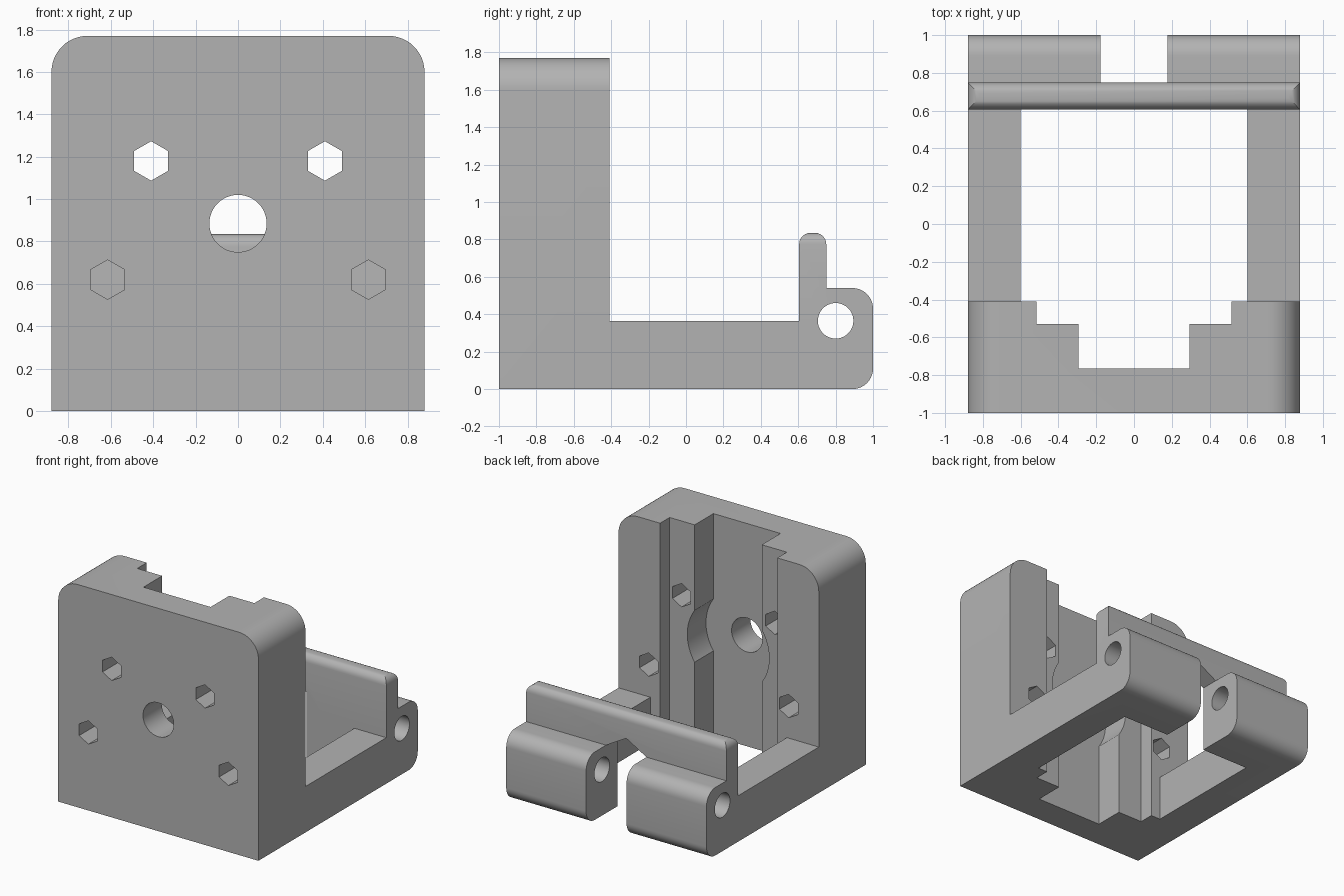
import bpy, bmesh
from math import sin, cos, pi, radians
from mathutils import Vector

cube = bpy.data.objects.get("Cube")
if cube:
    bpy.data.objects.remove(cube, do_unlink=True)

grey = bpy.data.materials.new("plain grey")
grey.use_nodes = True
colour = (0.45, 0.45, 0.45, 1)
grey.diffuse_color = colour
grey.node_tree.nodes["Principled BSDF"].inputs["Base Color"].default_value = colour

HALF = 0.88          # half width of the whole bracket
BORE_Z = 0.885       # height of the shaft axis


def arc(cx, cy, r, start, end, n=10):
    """Points on an arc, angles in degrees."""
    angles = [radians(start + (end - start) * i / n) for i in range(n + 1)]
    return [(cx + r * cos(a), cy + r * sin(a)) for a in angles]


def ring(cx, cy, r, n, turn=0):
    return arc(cx, cy, r, turn, turn + 360, n)[:-1]


def prism(name, outline, axis, lo, hi, round_top=None):
    """Extrude a 2D outline along an axis; optionally round the edges of the top face."""
    place = {"x": lambda u, v, d: (d, u, v),
             "y": lambda u, v, d: (u, d, v),
             "z": lambda u, v, d: (u, v, d)}[axis]
    bm = bmesh.new()
    face = bm.faces.new([bm.verts.new(place(u, v, lo)) for u, v in outline])
    out = bmesh.ops.extrude_face_region(bm, geom=[face])
    new = [g for g in out["geom"] if isinstance(g, bmesh.types.BMVert)]
    bmesh.ops.translate(bm, verts=new, vec=Vector(place(0, 0, hi - lo)))
    bmesh.ops.recalc_face_normals(bm, faces=bm.faces)
    if round_top:
        top = max(bm.faces, key=lambda f: f.calc_center_median().z)
        bmesh.ops.bevel(bm, geom=list(top.edges), offset=round_top, segments=6,
                        profile=0.5, affect="EDGES")
    mesh = bpy.data.meshes.new(name)
    bm.to_mesh(mesh)
    bm.free()
    mesh.materials.append(grey)
    obj = bpy.data.objects.new(name, mesh)
    bpy.context.collection.objects.link(obj)
    return obj


def combine(target, tool, operation):
    """Apply a boolean and remove the tool."""
    mod = target.modifiers.new(operation.lower(), "BOOLEAN")
    mod.operation, mod.solver, mod.object = operation, "EXACT", tool
    bpy.context.view_layer.objects.active = target
    bpy.ops.object.modifier_apply(modifier=mod.name)
    bpy.data.objects.remove(tool, do_unlink=True)


# Tall front block with rounded upper corners
r = 0.17
block = [(-HALF, 0), (HALF, 0)]
block += arc(HALF - r, 1.77 - r, r, 0, 90, 12) + arc(r - HALF, 1.77 - r, r, 90, 180, 12)
bracket = prism("motor_bracket", block, "y", -1, -0.41)

# Base, upright lip and hinge lug as one side profile
r = 0.11
side = [(-0.7, 0)] + arc(1 - r, r, r, -90, 0) + arc(1 - r, 0.54 - r, r, 0, 90)
side += [(0.75, 0.54), (0.75, 0.835), (0.605, 0.835), (0.605, 0.365), (-0.7, 0.365)]
combine(bracket, prism("base_frame", side, "x", -HALF, HALF, round_top=0.06), "UNION")

# Stepped channel and floor opening
half_plan = [(0.295, -0.765), (0.295, -0.53), (0.515, -0.53), (0.515, -0.41),
             (0.6, -0.41), (0.6, 0.605)]
plan = half_plan + [(-x, y) for x, y in reversed(half_plan)]
combine(bracket, prism("channel_cutter", plan, "z", -0.1, 2), "DIFFERENCE")

# Shaft hole and its wide recess in the channel
combine(bracket, prism("shaft_cutter", ring(0, BORE_Z, 0.135, 48), "y", -1.1, -0.6), "DIFFERENCE")
combine(bracket, prism("recess_cutter", ring(0, BORE_Z, 0.36, 64), "y", -0.765, -0.45), "DIFFERENCE")

# Hexagonal bolt holes
for sx in (-1, 1):
    for x, z in ((0.41, 1.18), (0.615, 0.62)):
        hexagon = ring(sx * x, z, 0.093, 6, 30)
        combine(bracket, prism("bolt_cutter", hexagon, "y", -1.1, -0.3), "DIFFERENCE")

# Rear slot with a pitched roof, and the hinge pin hole
slot = [(-0.178, -0.1), (0.178, -0.1), (0.178, 0.54), (0, 0.642), (-0.178, 0.54)]
combine(bracket, prism("slot_cutter", slot, "y", 0.5, 1.1), "DIFFERENCE")
combine(bracket, prism("pin_cutter", ring(0.8, 0.365, 0.095, 40), "x", -1, 1), "DIFFERENCE")

# Smooth fillets and bores, crisp edges elsewhere
bpy.ops.object.select_all(action="DESELECT")
bracket.select_set(True)
bpy.context.view_layer.objects.active = bracket
bpy.ops.object.shade_smooth_by_angle(angle=radians(25))
